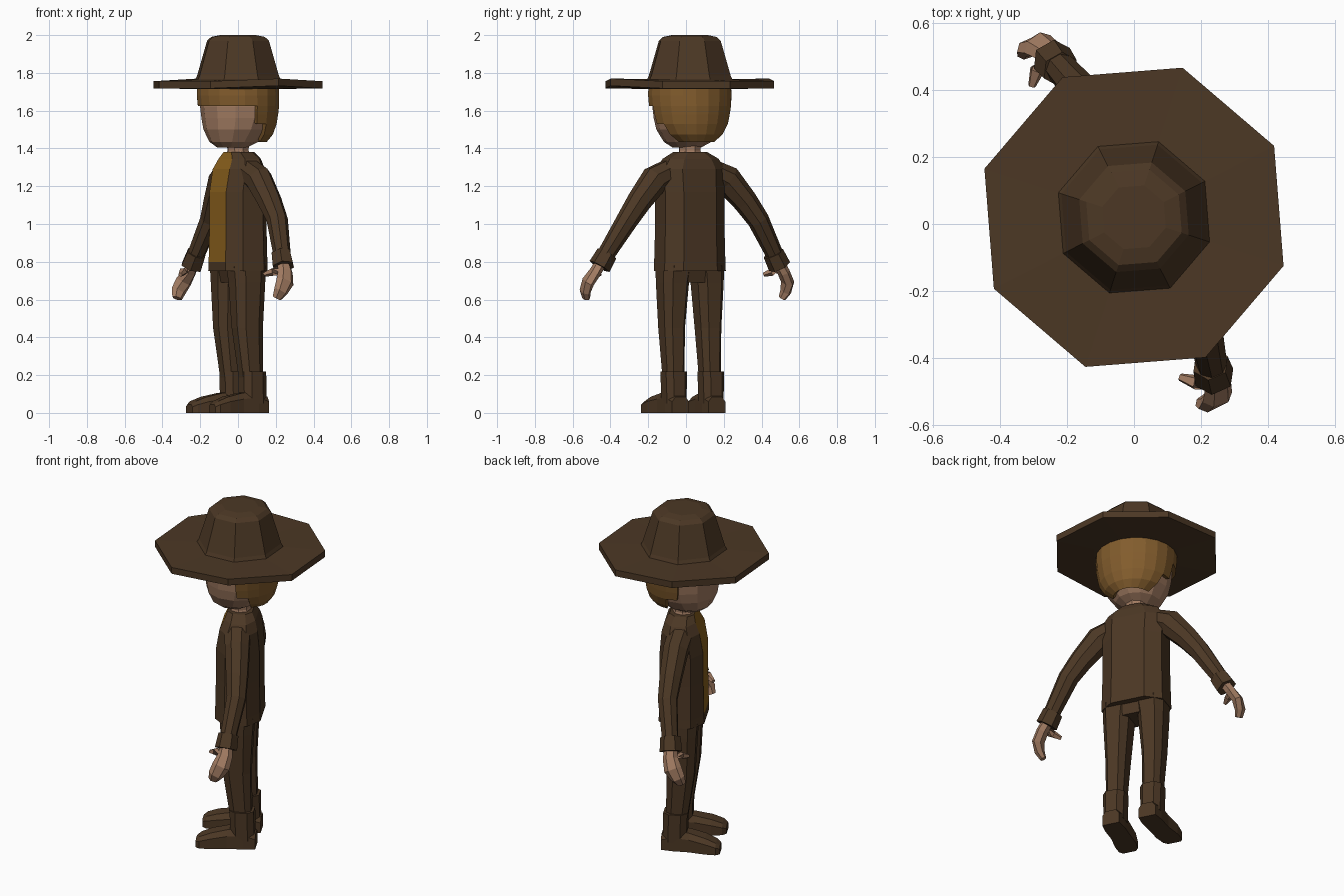
import bpy, bmesh, math
from mathutils import Vector, Matrix

if "Cube" in bpy.data.objects:
    bpy.data.objects.remove(bpy.data.objects["Cube"])

# The figure is modelled facing -Y, then turned towards the left of the front view
PLACE = Matrix.Translation((0, 0.02, 0)) @ Matrix.Rotation(math.radians(-63), 4, 'Z')


def material(name, rgb):
    m = bpy.data.materials.new(name)
    m.diffuse_color = (*rgb, 1)
    m.use_nodes = True
    m.node_tree.nodes["Principled BSDF"].inputs["Base Color"].default_value = m.diffuse_color
    return m


BROWN = material("dark brown cloth", (0.072, 0.039, 0.018))
SHIRT = material("mustard shirt", (0.27, 0.125, 0.013))
HAIR = material("golden brown hair", (0.225, 0.108, 0.026))
SKIN = material("skin", (0.37, 0.205, 0.125))


def circle(n, phase=0.0):
    return [(math.cos(2 * math.pi * i / n + phase), math.sin(2 * math.pi * i / n + phase)) for i in range(n)]


# Body section: flat sides with cut corners
BOX = [(1, -.5), (1, .5), (.55, 1), (-.55, 1), (-1, .5), (-1, -.5), (-.55, -1), (.55, -1)]
X, Y, Z = Vector((1, 0, 0)), Vector((0, 1, 0)), Vector((0, 0, 1))


def loft(name, sections, profile, mats, paint=None, keep=None, thick=0.0):
    """Skin a stack of sections (centre, u, v); paint/keep are rules on face centre and normal."""
    bm = bmesh.new()
    rings = [[bm.verts.new(c + u * p + v * q) for p, q in profile] for c, u, v in sections]
    n = len(profile)
    for a, b in zip(rings, rings[1:]):
        for i in range(n):
            bm.faces.new((a[i], a[(i + 1) % n], b[(i + 1) % n], b[i]))
    bm.faces.new(rings[0][::-1])
    bm.faces.new(rings[-1])
    bmesh.ops.recalc_face_normals(bm, faces=bm.faces)
    bm.normal_update()
    if paint:
        for f in bm.faces:
            f.material_index = paint(f.calc_center_median(), f.normal)
    if keep:
        bad = [f for f in bm.faces if not keep(f.calc_center_median())]
        bmesh.ops.delete(bm, geom=bad, context='FACES')
    bm.transform(PLACE)
    me = bpy.data.meshes.new(name)
    bm.to_mesh(me)
    bm.free()
    for m in mats:
        me.materials.append(m)
    ob = bpy.data.objects.new(name, me)
    bpy.context.collection.objects.link(ob)
    if thick:
        s = ob.modifiers.new("thickness", 'SOLIDIFY')
        s.thickness, s.offset = thick, -1
    return ob


def level(rows):
    """Horizontal sections from rows (x, y, z, rx, ry)."""
    return [(Vector((x, y, z)), X * a, Y * b) for x, y, z, a, b in rows]


def along(rows):
    """Sections square to a path, rows (x, y, z, half width in y, half thickness)."""
    pts = [Vector(r[:3]) for r in rows]
    out = []
    for i, r in enumerate(rows):
        d = (pts[min(i + 1, len(pts) - 1)] - pts[max(i - 1, 0)]).normalized()
        u = Y if abs(d.y) < .8 else Z
        u = (u - d * u.dot(d)).normalized()
        out.append((pts[i], u * r[3], d.cross(u) * r[4]))
    return out


# Hat: brim with slightly raised sides, then crown
brim = loft("hat_brim", level([(0, 0, 1.715, .25, .25), (0, 0, 1.718, .47, .47),
                               (0, 0, 1.756, .47, .47), (0, 0, 1.765, .24, .24)]), circle(8), [BROWN])
inv = PLACE.inverted()
for v in brim.data.vertices:
    if abs((inv @ v.co).x) > .42:
        v.co.z += .014
loft("hat_crown", level([(0, 0, 1.75, .245, .245), (0, 0, 1.785, .228, .228), (0, 0, 1.97, .172, .172),
                         (0, 0, 1.99, .15, .15), (0, 0, 2.0, .10, .10)]), circle(8), [BROWN])

# Head, neck and hair shell
skull = [(0, -.035, 1.405, .075, .08), (0, -.025, 1.435, .125, .13), (0, -.01, 1.50, .172, .175),
         (0, 0, 1.56, .19, .195), (0, 0, 1.62, .197, .202), (0, 0, 1.73, .195, .2)]
loft("head", level(skull), circle(12), [SKIN])
loft("neck", level([(0, .005, 1.34, .075, .07), (0, 0, 1.39, .06, .058), (0, 0, 1.45, .065, .065)]),
     circle(8), [SKIN])
hair_rows = [(0, .04, 1.435, .11, .12), (0, .025, 1.475, .165, .165), (0, .01, 1.53, .2, .197),
             (0, .005, 1.58, .212, .21), (0, .003, 1.625, .22, .217), (0, 0, 1.68, .224, .22),
             (0, 0, 1.73, .222, .22)]
loft("hair", level(hair_rows), circle(20), [HAIR],
     keep=lambda c: 1.44 < c.z and (c.z > 1.63 or c.y > (1.62 - c.z) * .5), thick=.03)

# Jacket with the shirt showing on the front panel
loft("jacket", level([(0, 0, .75, .182, .126), (0, 0, .80, .18, .124), (0, 0, 1.0, .175, .12),
                      (0, 0, 1.17, .176, .12), (0, .005, 1.29, .18, .105), (0, .01, 1.345, .145, .085),
                      (0, .005, 1.38, .085, .068)]),
     BOX, [BROWN, SHIRT],
     paint=lambda c, n: int(n.y < -.5 and abs(c.x) < .02 and c.z > .81))

# Hips
loft("hips", level([(0, 0, .69, .12, .075), (0, 0, .8, .16, .1)]), BOX, [BROWN])

for s, side in ((1, "left"), (-1, "right")):
    def m(rows):
        return [(r[0] * s, *r[1:]) for r in rows]

    # Sleeve and cuff
    loft(side + "_sleeve", along(m([(.10, .0, 1.29, .075, .065), (.215, .015, 1.235, .072, .078),
                                    (.315, .028, 1.12, .064, .066), (.39, .035, 1.02, .056, .058),
                                    (.525, 0, .80, .044, .044)])), circle(8, math.pi / 8), [BROWN])
    loft(side + "_cuff", along(m([(.494, .005, .845, .056, .056), (.535, -.003, .775, .062, .06)])),
         circle(6), [BROWN])

    # Hand with curled fingers and thumb
    loft(side + "_hand", along(m([(.525, 0, .80, .034, .03), (.56, -.004, .745, .042, .03),
                                  (.592, -.022, .695, .05, .03), (.596, -.05, .645, .042, .026),
                                  (.582, -.066, .607, .028, .018)])), circle(6), [SKIN])
    loft(side + "_thumb", along(m([(.555, -.01, .755, .026, .026), (.523, -.06, .748, .023, .022),
                                   (.488, -.094, .732, .012, .012)])), circle(5), [SKIN])

    # Trouser leg
    loft(side + "_leg", level(m([(.095, 0, .78, .085, .095), (.103, 0, .69, .076, .088),
                                 (.108, .0, .45, .06, .076), (.108, .022, .18, .05, .058)])), BOX, [BROWN])

    # Boot shaft and foot
    loft(side + "_boot_shaft", level(m([(.11, .032, .05, .058, .066), (.11, .028, .22, .062, .066)])),
         BOX, [BROWN])
    foot = [(.108, .105, .05, .085), (.11, .04, .058, .115), (.114, -.05, .056, .105),
            (.124, -.14, .062, .085), (.132, -.2, .056, .062), (.134, -.222, .038, .045)]
    loft(side + "_foot", [(Vector((x * s, y, h / 2)), X * w, Z * h / 2) for x, y, w, h in foot],
         [(1, -1), (1, .4), (.6, 1), (-.6, 1), (-1, .4), (-1, -1)], [BROWN])
